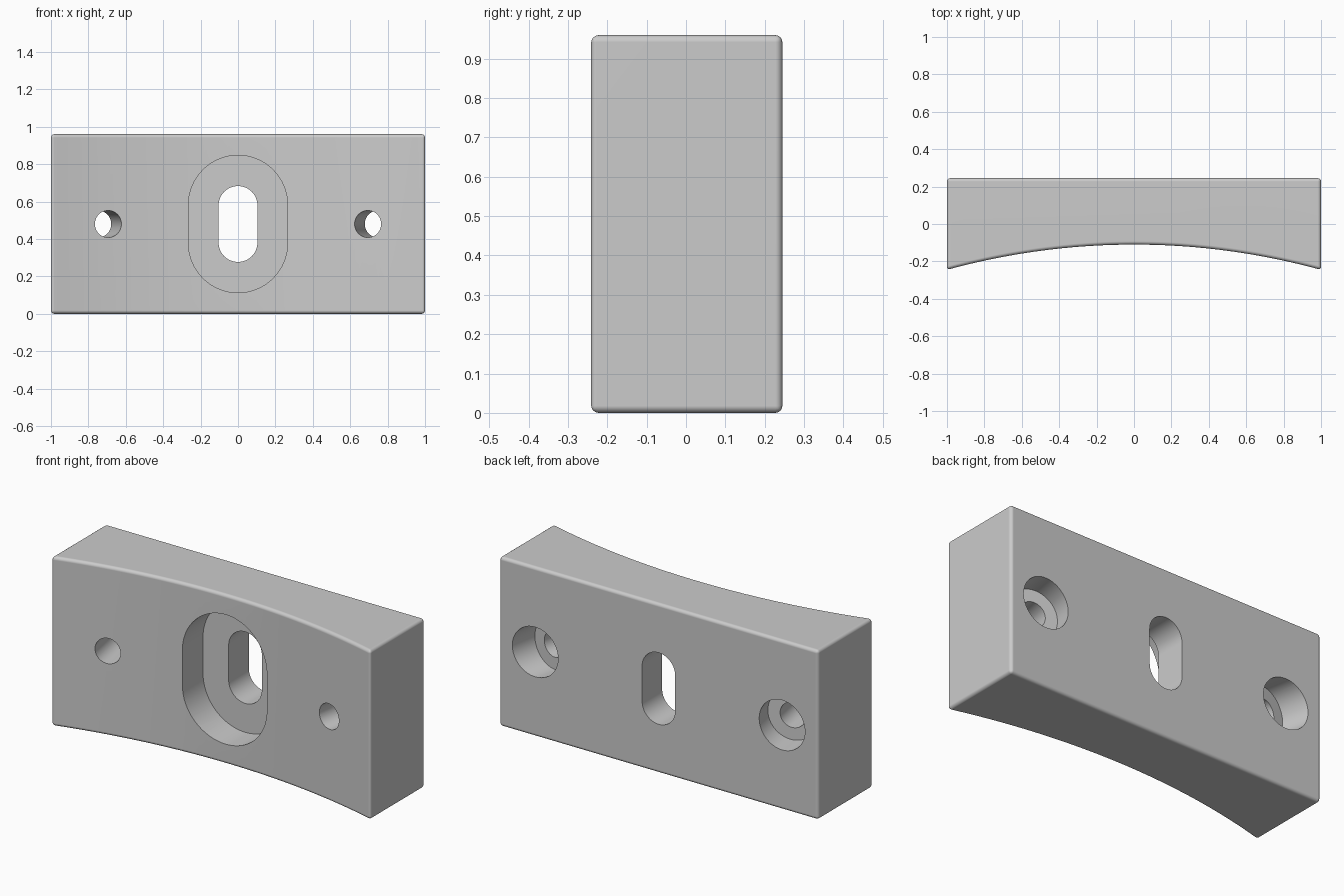
import bpy, bmesh, math
from mathutils import Vector

HEIGHT, BACK, MID_Z = 0.96, 0.245, 0.48
RADIUS = 3.77          # concave front face
ARC_Y = -0.11          # front face at the centre line

cube = bpy.data.objects.get("Cube")
if cube:
    bpy.data.objects.remove(cube, do_unlink=True)

grey = bpy.data.materials.new("light_grey")
grey.use_nodes = True
colour = (0.6, 0.6, 0.6, 1)
grey.diffuse_color = colour
grey.node_tree.nodes["Principled BSDF"].inputs["Base Color"].default_value = colour


def prism(name, profile, direction):
    """Extrude a closed profile along a direction."""
    bm = bmesh.new()
    face = bm.faces.new([bm.verts.new(p) for p in profile])
    out = bmesh.ops.extrude_face_region(bm, geom=[face])
    moved = [v for v in out["geom"] if isinstance(v, bmesh.types.BMVert)]
    bmesh.ops.translate(bm, verts=moved, vec=direction)
    bmesh.ops.recalc_face_normals(bm, faces=bm.faces[:])
    mesh = bpy.data.meshes.new(name)
    bm.to_mesh(mesh)
    bm.free()
    mesh.materials.append(grey)
    obj = bpy.data.objects.new(name, mesh)
    bpy.context.collection.objects.link(obj)
    return obj


def slot_cutter(name, r, half_height, y0, y1):
    """Upright slot with round ends, running front to back."""
    pts, n = [], 32
    for side in (0, 1):
        offset = (half_height - r) * (1 - 2 * side)
        for i in range(n + 1):
            a = math.pi * (side + i / n)
            pts.append((r * math.cos(a), y0, MID_Z + offset + r * math.sin(a)))
    return prism(name, pts, (0, y1 - y0, 0))


def hole_cutter(name, side, r, start, end):
    """Round hole square to the curved face, measured from its back opening."""
    tilt = math.atan(0.19) * side
    axis = Vector((math.sin(tilt), math.cos(tilt), 0))
    centre = Vector((0.774 * side, BACK, MID_Z)) + axis * (start + end) / 2
    bpy.ops.mesh.primitive_cylinder_add(
        vertices=64, radius=r, depth=end - start, location=centre,
        rotation=(-math.pi / 2, 0, -tilt))
    obj = bpy.context.object
    obj.name = name
    obj.data.materials.append(grey)
    return obj


# Block with a concave front
steps = 48
xs = [-1 + 2 * i / steps for i in range(steps + 1)]
outline = [(x, ARC_Y - RADIUS + math.sqrt(RADIUS ** 2 - x * x), 0) for x in xs]
outline += [(1, BACK, 0), (-1, BACK, 0)]
block = prism("mounting_block", outline, (0, 0, HEIGHT))
bevel = block.modifiers.new("rounded_edges", "BEVEL")
bevel.width, bevel.segments = 0.018, 4
bevel.limit_method = "ANGLE"
bevel.angle_limit = math.radians(30)

# Central slot with its recess, and a counterbored hole on each side
cutters = [slot_cutter("slot_cutter", 0.104, 0.203, -0.5, 0.5),
           slot_cutter("recess_cutter", 0.265, 0.367, -0.5, 0.065)]
for label, side in (("left", 1), ("right", -1)):
    cutters.append(hole_cutter(label + "_screw_hole_cutter", side, 0.072, -0.8, 0.1))
    cutters.append(hole_cutter(label + "_counterbore_cutter", side, 0.141, -0.135, 0.1))
for cutter in cutters:
    cutter.hide_render = True
    cut = block.modifiers.new(cutter.name, "BOOLEAN")
    cut.operation, cut.solver, cut.object = "DIFFERENCE", "EXACT", cutter

# Bake the cuts, then drop the cutters
bpy.context.view_layer.update()
graph = bpy.context.evaluated_depsgraph_get()
baked = bpy.data.meshes.new_from_object(block.evaluated_get(graph))
block.modifiers.clear()
block.data = baked
for cutter in cutters:
    bpy.data.objects.remove(cutter, do_unlink=True)

# Smooth curves, crisp hole rims, flat faces kept flat
bpy.ops.object.select_all(action="DESELECT")
block.select_set(True)
bpy.context.view_layer.objects.active = block
bpy.ops.object.shade_smooth_by_angle(angle=math.radians(30))
weighted = block.modifiers.new("flat_face_normals", "WEIGHTED_NORMAL")
weighted.keep_sharp = True
